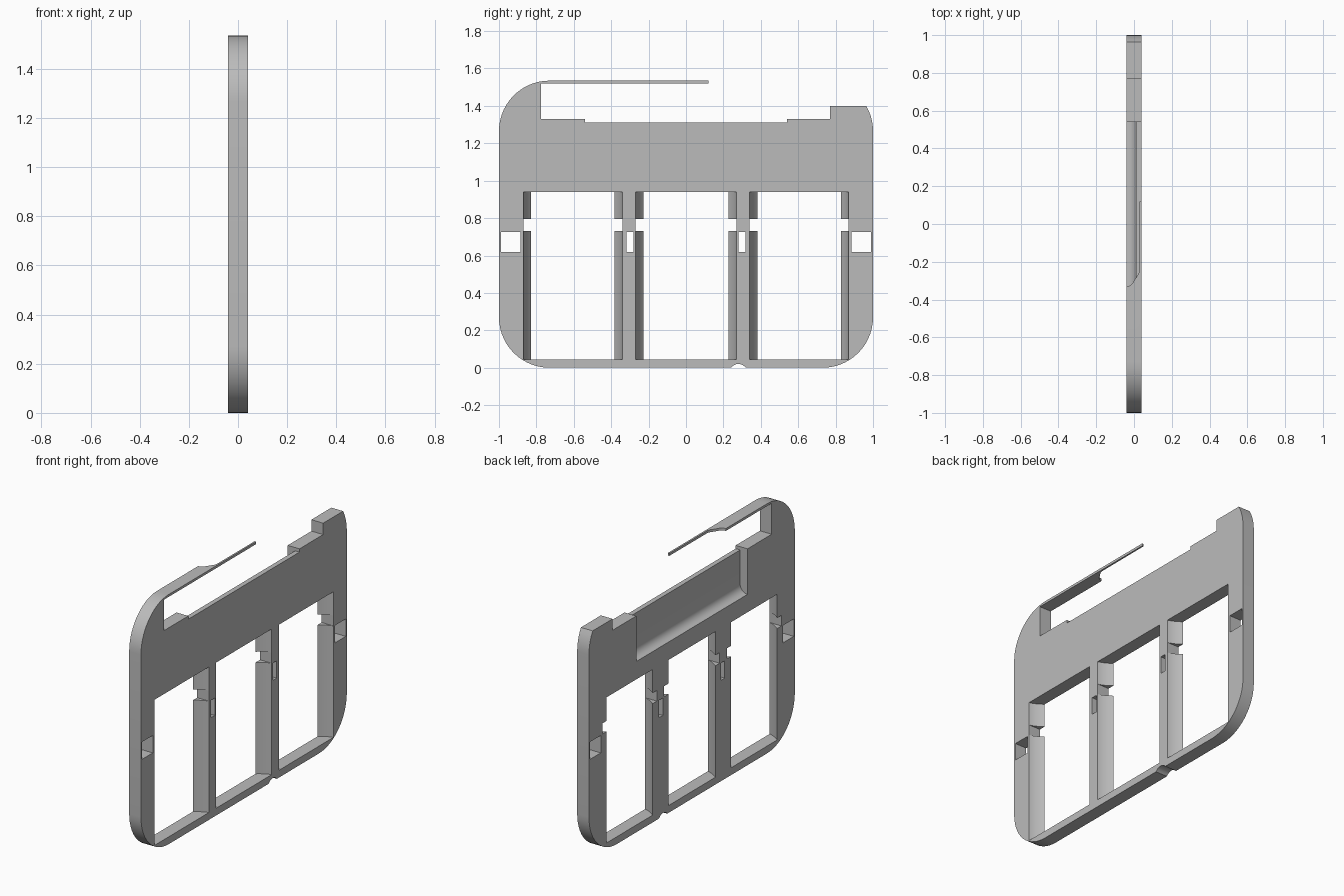
import bpy, bmesh
from math import cos, sin, radians
from mathutils import Vector

cube = bpy.data.objects.get("Cube")
if cube:
    bpy.data.objects.remove(cube, do_unlink=True)

HALF = 0.04    # half the plate thickness

grey = bpy.data.materials.new("plain_grey")
grey.use_nodes = True
grey.diffuse_color = (0.5, 0.5, 0.5, 1)
grey.node_tree.nodes["Principled BSDF"].inputs["Base Color"].default_value = (0.5, 0.5, 0.5, 1)


def arc(cx, cy, r, start, end, steps=14):
    angles = [radians(start + (end - start) * i / steps) for i in range(steps + 1)]
    return [(cx + r * cos(a), cy + r * sin(a)) for a in angles]


def prism(name, points, axis, low, high):
    """Extrude a closed outline along x (outline y, z), y (x, z) or z (x, y)."""
    place = {"x": lambda p: (low, p[0], p[1]),
             "y": lambda p: (p[0], low, p[1]),
             "z": lambda p: (p[0], p[1], low)}[axis]
    step = Vector([(high - low) * (axis == a) for a in "xyz"])
    bm = bmesh.new()
    face = bm.faces.new([bm.verts.new(place(p)) for p in points])
    result = bmesh.ops.extrude_face_region(bm, geom=[face])
    bmesh.ops.translate(bm, vec=step, verts=[v for v in result["geom"]
                                            if isinstance(v, bmesh.types.BMVert)])
    bmesh.ops.recalc_face_normals(bm, faces=bm.faces)
    mesh = bpy.data.meshes.new(name)
    bm.to_mesh(mesh)
    bm.free()
    mesh.materials.append(grey)
    obj = bpy.data.objects.new(name, mesh)
    bpy.context.collection.objects.link(obj)
    return obj


def cut(target, cutter):
    mod = target.modifiers.new("cut", "BOOLEAN")
    mod.operation = "DIFFERENCE"
    mod.solver = "EXACT"
    mod.object = cutter
    bpy.context.view_layer.objects.active = target
    bpy.ops.object.modifier_apply(modifier=mod.name)
    bpy.data.objects.remove(cutter, do_unlink=True)


def rect(a, b, c, d):
    return [(a, c), (b, c), (b, d), (a, d)]


# Plate outline with rounded corners, upper slot, spring arm and bottom nick
R, Y, LOW, TOP = 0.27, 0.73, 0.27, 1.265
outline = arc(0.28, -0.03, 0.05, 143, 37, 8)
outline += arc(Y, LOW, R, -90, 0)
outline += arc(Y, TOP, R, 0, 30, 5)
outline += [(0.77, 1.40), (0.77, 1.33), (0.54, 1.33), (0.54, 1.31),
            (-0.54, 1.31), (-0.54, 1.33), (-0.775, 1.33), (-0.775, 1.52),
            (0.12, 1.52), (0.12, 1.535)]
outline += arc(-Y, TOP, R, 90, 180)
outline += arc(-Y, LOW, R, 180, 270)
plate = prism("frame_plate", outline, "x", -HALF, HALF)

# Three windows whose side walls curve inward towards the back face
for centre in (-0.605, 0, 0.605):
    wide = 0.27 if centre == 0 else 0.265
    side = []
    for i in range(9):
        t = i / 8
        inset = 0.042 * (0.45 * t + 0.55 * t * t)
        side.append((HALF - 2 * HALF * t, wide - inset))
    tip = side[-1][1]
    half = [(0.06, wide)] + side + [(-0.06, tip)]
    shape = [(x, centre + y) for x, y in half]
    shape += [(x, centre - y) for x, y in reversed(half)]
    cut(plate, prism("window_cutter", shape, "z", 0.045, 0.94))
    # Gap through the side ribs
    gap = rect(centre - wide, centre + wide, 0.73, 0.795)
    cut(plate, prism("rib_gap_cutter", gap, "x", -0.06, 0.06))

# Rectangular slots in the posts
for sign in (-1, 1):
    for near, far in ((0.282, 0.318), (0.885, 0.99)):
        a, b = sorted((sign * near, sign * far))
        cut(plate, prism("slot_cutter", rect(a, b, 0.62, 0.727), "x", -0.06, 0.06))

# Open-topped tray in the back face with a rounded lower edge
tray = [(-0.06, 1.05)] + arc(-0.04, 1.10, 0.05, -90, 0, 8) + [(0.01, 1.45), (-0.06, 1.45)]
cut(plate, prism("tray_cutter", tray, "y", -0.54, 0.54))

# Thin the free end of the spring arm with a smooth shoulder
shoulder = [(-0.06, -0.33), (-0.04, -0.33)]
shoulder += arc(-0.04, -0.29, 0.04, -80, -20, 6)
shoulder += [(0.01, -0.285), (0.022, -0.268), (0.029, -0.25), (0.03, 0.2), (-0.06, 0.2)]
cut(plate, prism("arm_cutter", shoulder, "z", 1.48, 1.6))

# Smooth curves, crisp corners
bpy.ops.object.select_all(action="DESELECT")
plate.select_set(True)
bpy.context.view_layer.objects.active = plate
bpy.ops.object.shade_smooth_by_angle(angle=radians(25))
